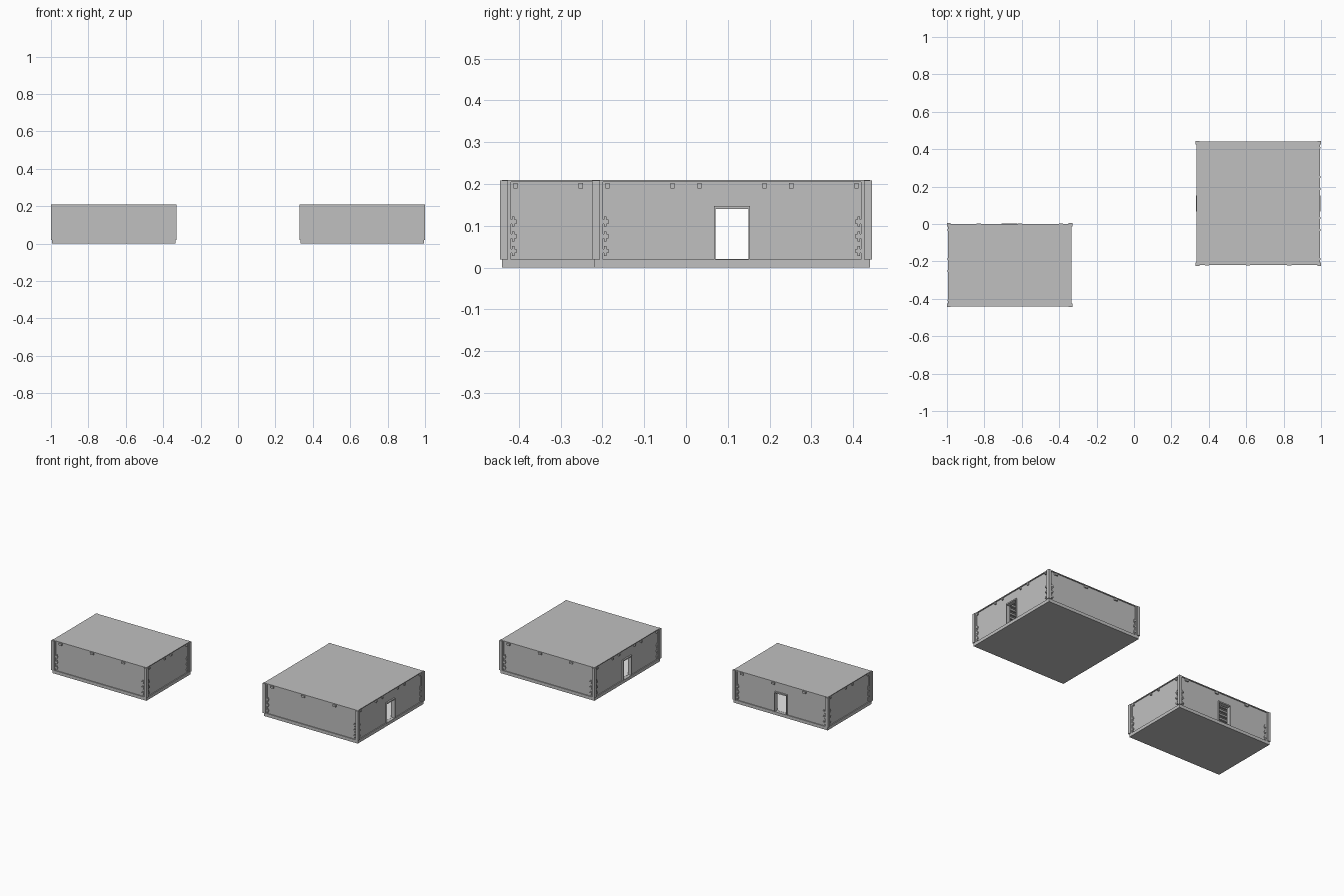
import bpy
import bmesh
from math import pi
from mathutils import Matrix, Vector

cube = bpy.data.objects.get("Cube")
if cube:
    bpy.data.objects.remove(cube, do_unlink=True)


def material(name, value):
    mat = bpy.data.materials.new(name)
    colour = (value, value, value, 1)
    mat.use_nodes = True
    mat.diffuse_color = colour
    node = next(n for n in mat.node_tree.nodes if n.type == 'BSDF_PRINCIPLED')
    node.inputs["Base Color"].default_value = colour
    return mat


GREY = material("panel grey", 0.53)
PALE = material("pale floor", 0.82)

BASE, TOP = 0.02, 0.21       # floor level and roof top
ROOF = 0.205                 # underside of the roof
PANEL = 0.22                 # width of one wall panel
OUT, IN = -0.006, -0.02      # wall faces, measured from the slab edge
DOOR, HEAD = 0.043, 0.148    # door half width and frame top


class Part:
    """Collects boxes into one object; matrix places them in the room."""

    def __init__(self, name, mat=GREY):
        self.name, self.mat, self.bm = name, mat, bmesh.new()

    def box(self, matrix, x, y, z):
        lo, hi = (Vector(v) for v in zip(x, y, z))
        size = Matrix.Diagonal((hi - lo).to_4d())
        size[3][3] = 1
        bmesh.ops.create_cube(self.bm, size=1, matrix=matrix @ Matrix.Translation((lo + hi) / 2) @ size)

    def finish(self):
        bmesh.ops.recalc_face_normals(self.bm, faces=self.bm.faces)
        mesh = bpy.data.meshes.new(self.name)
        self.bm.to_mesh(mesh)
        self.bm.free()
        mesh.materials.append(self.mat)
        bpy.context.collection.objects.link(bpy.data.objects.new(self.name, mesh))


def room(label, cx, cy, hx, hy, doors):
    place = Matrix.Translation((cx, cy, 0))
    slab = Part(label + "_base_slab")
    floor = Part(label + "_floor", PALE)
    roof = Part(label + "_roof")
    beams = Part(label + "_ceiling_beams")
    walls = Part(label + "_walls")
    pillars = Part(label + "_corner_pillars")
    frames = Part(label + "_door_frames")
    lamps = Part(label + "_eave_blocks")
    clamps = Part(label + "_corner_clamps")

    # Base, inner floor, roof and the ribs beneath it
    slab.box(place, (-hx, hx), (-hy, hy), (0, BASE))
    floor.box(place, (-hx + 0.02, hx - 0.02), (-hy + 0.02, hy - 0.02), (BASE - 0.002, BASE + 0.001))
    roof.box(place, (-hx, hx), (-hy, hy), (ROOF, TOP))
    steps = round(2 * hy / PANEL) * 6
    for i in range(1, steps):
        y = -hy + i * 2 * hy / steps
        beams.box(place, (-hx + 0.02, hx - 0.02), (y - 0.006, y + 0.006), (ROOF - 0.01, ROOF))

    # Stepped corner pillars
    for sx in (-1, 1):
        for sy in (-1, 1):
            corner = place @ Matrix.Diagonal((sx, sy, 1, 1))
            pillars.box(corner, (hx - 0.014, hx + 0.005), (hy - 0.014, hy + 0.005), (BASE, TOP - 0.002))
            pillars.box(corner, (hx - 0.021, hx - 0.002), (hy - 0.021, hy - 0.002), (BASE, ROOF))

    # Each wall: local x runs along it, local -y points outward
    for side in range(4):
        along, depth = (hx, hy) if side % 2 == 0 else (hy, hx)
        turn = place @ Matrix.Rotation(side * pi / 2, 4, 'Z') @ Matrix.Translation((0, -depth, 0))
        end = along - 0.008
        if side in doors:
            for s in (-1, 1):
                walls.box(turn, sorted((s * DOOR, s * end)), (-OUT, -IN), (BASE, ROOF))
                frames.box(turn, sorted((s * DOOR, s * (DOOR - 0.003))), (-0.003, 0.024), (BASE, HEAD))
            walls.box(turn, (-DOOR, DOOR), (-OUT, -IN), (HEAD, ROOF))
            frames.box(turn, (-DOOR, DOOR), (-0.003, 0.024), (HEAD - 0.008, HEAD))
        else:
            walls.box(turn, (-end, end), (-OUT, -IN), (BASE, ROOF))

        # Small blocks under the eave, repeated for every panel
        for i in range(round(2 * along / PANEL)):
            start = -along + i * PANEL
            if side % 2 == 0:
                spots, half = [start + 0.055], 0.011
            else:
                spots, half = [start + 0.032, start + PANEL - 0.032], 0.005
            for u in spots:
                lamps.box(turn, (u - half, u + half), (-0.002, 0.01), (0.19, 0.202))

        # Clamps stacked beside the pillars
        for s in (-1, 1):
            u = s * (along - 0.027)
            for z in (0.04, 0.075, 0.11):
                clamps.box(turn, (u - 0.007, u + 0.007), (0, 0.01), (z - 0.005, z + 0.005))
                clamps.box(turn, (u - 0.003, u + 0.003), (0.002, 0.01), (z - 0.012, z + 0.012))

    for part in (slab, floor, roof, beams, walls, pillars, frames, lamps, clamps):
        part.finish()


# Sides: 0 front, 1 left, 2 back, 3 right
room("small_room", -0.665, -0.22, 0.33, 0.22, doors=(2,))
room("large_room", 0.665, 0.11, 0.33, 0.33, doors=(1, 3))
